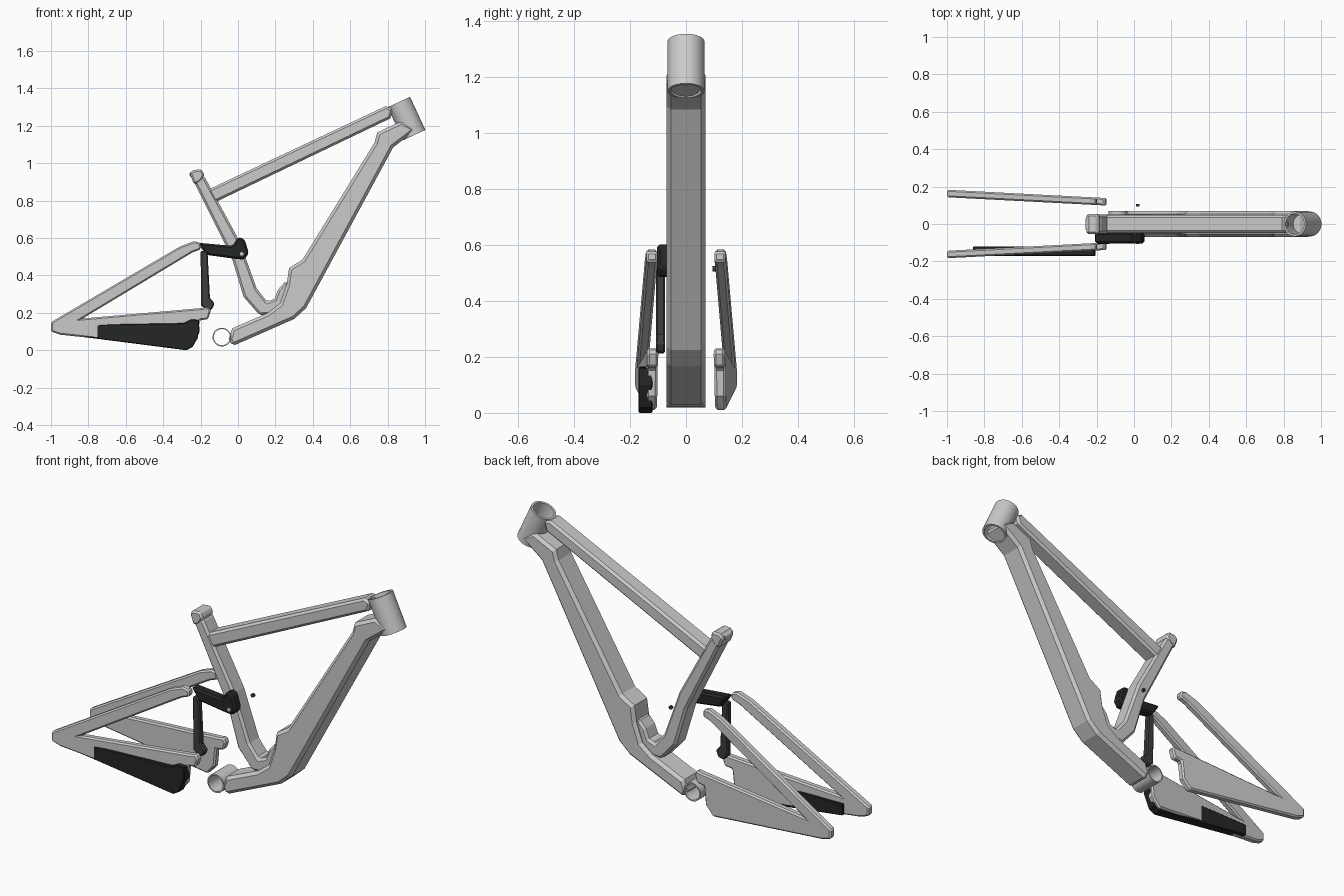
import bpy, bmesh, math
from mathutils import Vector

if "Cube" in bpy.data.objects:
    bpy.data.objects.remove(bpy.data.objects["Cube"])


def material(name, v):
    m = bpy.data.materials.new(name)
    m.diffuse_color = (v, v * 1.1, v * 1.08, 1)
    m.use_nodes = True
    m.node_tree.nodes["Principled BSDF"].inputs["Base Color"].default_value = m.diffuse_color
    return m


DARK = material("dark_rubber", 0.018)
METAL = material("dark_metal", 0.045)


def finish(bm, name, mat=None):
    bmesh.ops.recalc_face_normals(bm, faces=bm.faces)
    me = bpy.data.meshes.new(name)
    bm.to_mesh(me)
    bm.free()
    ob = bpy.data.objects.new(name, me)
    bpy.context.collection.objects.link(ob)
    if mat:
        me.materials.append(mat)
    return ob


def slab(name, pts, y0, y1, bevel=0.012, mat=None, splay=None, mirror=False):
    """Side profile (x, z) extruded over y, with chamfered edges."""
    bm = bmesh.new()
    rows = []
    for y in (y0, y1):
        rows.append([bm.verts.new((x, y + (splay(x) if splay else 0), z)) for x, z in pts])
    bm.faces.new(rows[0])
    bm.faces.new(rows[1][::-1])
    n = len(pts)
    for i in range(n):
        j = (i + 1) % n
        bm.faces.new((rows[0][i], rows[1][i], rows[1][j], rows[0][j]))
    ob = finish(bm, name, mat)
    if mirror:
        ob.modifiers.new("mirror", 'MIRROR').use_axis = (False, True, False)
    b = ob.modifiers.new("chamfer", 'BEVEL')
    b.width, b.segments = bevel, 1
    b.limit_method, b.angle_limit = 'ANGLE', math.radians(50)
    return ob


def pipe(name, a, b, r_out, r_in, mat=None, seg=48):
    """Tube from a to b; solid when r_in is 0."""
    a, b = Vector(a), Vector(b)
    q = (b - a).to_track_quat('Z', 'Y')
    bm = bmesh.new()
    rings = []
    for base, r in ((a, r_out), (b, r_out), (b, r_in or 1e-4), (a, r_in or 1e-4)):
        rings.append([bm.verts.new(base + q @ Vector((r * math.cos(2 * math.pi * k / seg),
                                                       r * math.sin(2 * math.pi * k / seg), 0)))
                      for k in range(seg)])
    for i in range(4):
        p, s = rings[i], rings[(i + 1) % 4]
        for k in range(seg):
            j = (k + 1) % seg
            bm.faces.new((p[k], p[j], s[j], s[k]))
    ob = finish(bm, name, mat)
    bpy.context.view_layer.objects.active = ob
    bpy.ops.object.select_all(action='DESELECT')
    ob.select_set(True)
    bpy.ops.object.shade_smooth_by_angle(angle=math.radians(35))
    return ob


# Front triangle
pipe("head_tube", (0.942, 0, 1.15), (0.86, 0, 1.327), 0.066, 0.055)
slab("top_tube", [(0.79, 1.305), (0.83, 1.29), (0.815, 1.24), (-0.125, 0.79),
                  (-0.16, 0.855), (-0.14, 0.868)], -0.047, 0.047)
slab("down_tube", [(0.873, 1.225), (0.957, 1.182), (0.83, 1.085), (0.364, 0.225), (0.30, 0.167),
                   (-0.03, 0.022), (-0.05, 0.06), (-0.03, 0.118), (0.16, 0.20), (0.225, 0.25),
                   (0.26, 0.35), (0.273, 0.44), (0.345, 0.485), (0.73, 1.11), (0.745, 1.165)],
     -0.07, 0.07, 0.016)
slab("seat_tube", [(-0.235, 0.90), (-0.19, 0.935), (-0.175, 0.92), (0.01, 0.58), (0.10, 0.33),
                   (0.155, 0.26), (0.195, 0.275), (0.215, 0.325), (0.255, 0.37), (0.285, 0.34),
                   (0.23, 0.22), (0.175, 0.19), (0.115, 0.188), (0.03, 0.285), (-0.035, 0.50)],
     -0.05, 0.05)
slab("seat_clamp", [(-0.258, 0.945), (-0.24, 0.963), (-0.195, 0.968), (-0.178, 0.935),
                    (-0.20, 0.90), (-0.235, 0.885)], -0.053, 0.053, 0.01)
pipe("clamp_bolt", (-0.243, -0.03, 0.94), (-0.243, 0.03, 0.94), 0.016, 0, seg=16)
pipe("bottom_bracket", (-0.086, -0.07, 0.07), (-0.086, 0.07, 0.07), 0.05, 0.043)

# Rear triangle, one splayed stay frame mirrored to both sides
slab("rear_stays", [(-1, 0.10), (-1, 0.15), (-0.31, 0.555), (-0.235, 0.583), (-0.20, 0.575),
                    (-0.198, 0.54), (-0.245, 0.522), (-0.83, 0.17), (-0.19, 0.226),
                    (-0.158, 0.232), (-0.146, 0.21), (-0.16, 0.166), (-0.205, 0.16),
                    (-0.215, 0.06), (-0.26, 0.01), (-0.95, 0.083)],
     0.143, 0.183, 0.008, splay=lambda x: -0.052 * (x + 1), mirror=True)

# Chainstay guard on the drive side
slab("stay_guard", [(-0.86, 0.075), (-0.86, 0.135), (-0.29, 0.145), (-0.25, 0.165),
                    (-0.21, 0.162), (-0.205, 0.10), (-0.24, 0.02), (-0.275, 0.0)],
     -0.17, -0.12, 0.004, DARK)

# Suspension linkage
slab("rocker_link", [(-0.215, 0.575), (-0.03, 0.558), (0.0, 0.605), (0.035, 0.595),
                     (0.058, 0.52), (0.035, 0.485), (-0.01, 0.488), (-0.17, 0.51)],
     -0.103, -0.045, 0.01, DARK)
slab("link_strut", [(-0.20, 0.53), (-0.163, 0.53), (-0.15, 0.28), (-0.125, 0.25),
                    (-0.14, 0.217), (-0.17, 0.212), (-0.197, 0.24)],
     -0.108, -0.075, 0.006, METAL)
for side, label in ((-1, "right"), (1, "left")):
    pipe("pivot_bolt_" + label, (0.02, side * 0.094, 0.515), (0.02, side * 0.107, 0.515),
         0.01, 0, METAL if side > 0 else None, seg=16)
